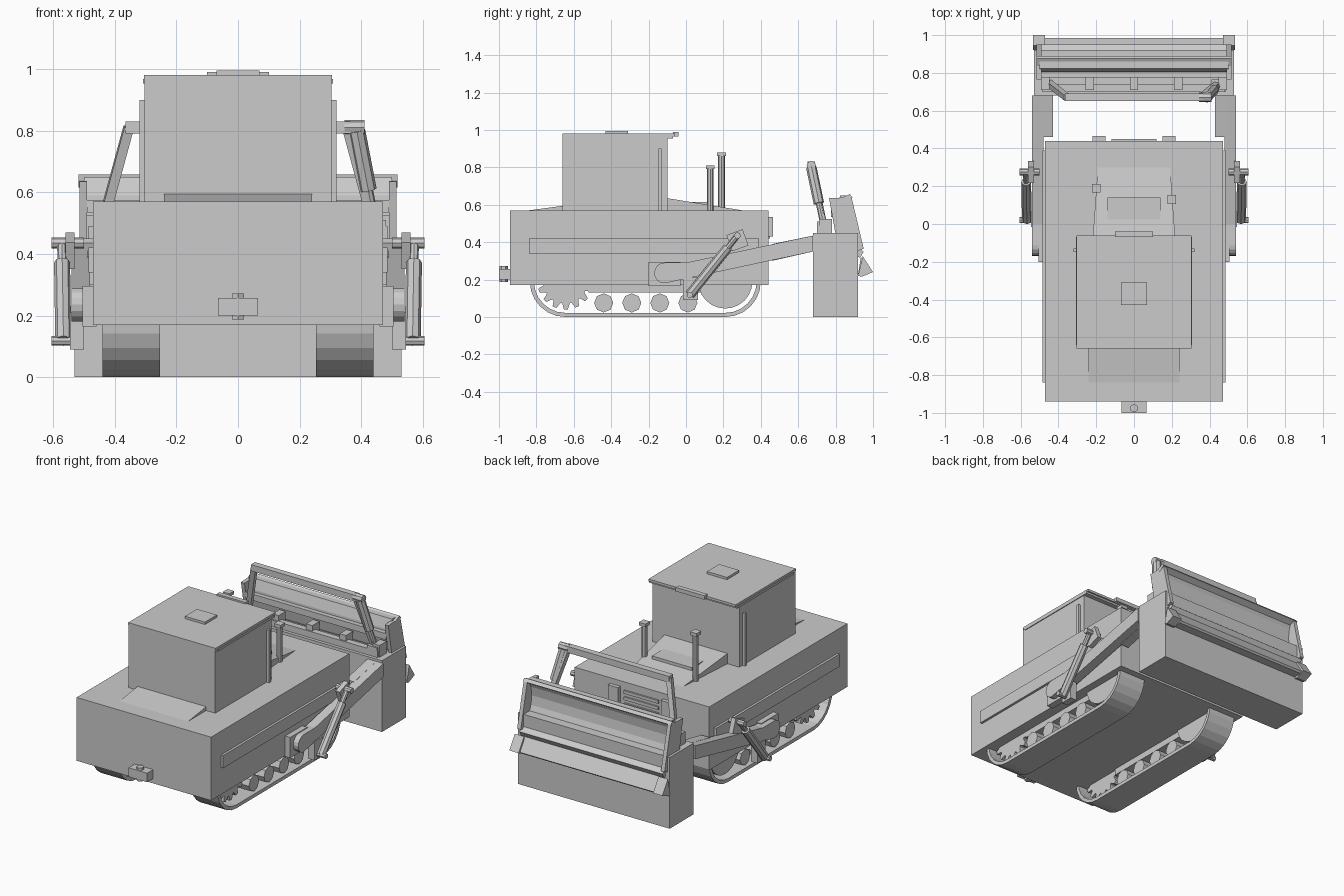
import bpy, bmesh, math
from mathutils import Vector

default_cube = bpy.data.objects.get("Cube")
if default_cube:
    bpy.data.objects.remove(default_cube)

# single plain material
grey = bpy.data.materials.new("plain_grey")
grey.use_nodes = True
grey.diffuse_color = (.6, .6, .6, 1)
grey.node_tree.nodes["Principled BSDF"].inputs["Base Color"].default_value = grey.diffuse_color

BOTH = (-1, 1)
DECK, BELLY = .57, .17
BLADE_BACK, BLADE_FRONT, BLADE_TOP = .68, .92, .45


def finish(name, bm):
    bmesh.ops.recalc_face_normals(bm, faces=bm.faces)
    mesh = bpy.data.meshes.new(name)
    bm.to_mesh(mesh)
    bm.free()
    mesh.materials.append(grey)
    part = bpy.data.objects.new(name, mesh)
    bpy.context.collection.objects.link(part)
    return part


def prism(name, x, outline, sides=(1,)):
    """Extrude a (y, z) outline along x; a single x is a half width."""
    near, far = x if isinstance(x, tuple) else (-x, x)
    for side in sides:
        bm = bmesh.new()
        face = bm.faces.new([bm.verts.new((side * near, y, z)) for y, z in outline])
        extruded = bmesh.ops.extrude_face_region(bm, geom=[face])["geom"]
        moved = [item for item in extruded if isinstance(item, bmesh.types.BMVert)]
        bmesh.ops.translate(bm, vec=(side * (far - near), 0, 0), verts=moved)
        part = finish(name, bm)
    return part


def block(name, x, y, z, sides=(1,)):
    (back, front), (low, high) = y, z
    prism(name, x, [(back, low), (front, low), (front, high), (back, high)], sides)


def rod(name, start, end, radius, segments=8):
    start, end = Vector(start), Vector(end)
    bm = bmesh.new()
    bmesh.ops.create_cone(bm, cap_ends=True, segments=segments, radius1=radius,
                          radius2=radius, depth=(end - start).length)
    part = finish(name, bm)
    part.location = (start + end) / 2
    part.rotation_mode = "QUATERNION"
    part.rotation_quaternion = (end - start).to_track_quat("Z", "Y")


def axle(name, x, y, z, radius, segments=8):
    """Round part lying along x, mirrored to both sides."""
    for side in BOTH:
        rod(name, (side * x[0], y, z), (side * x[1], y, z), radius, segments)


def arc(y, z, radius, start, end, steps):
    angles = [math.radians(start + (end - start) * i / steps) for i in range(steps + 1)]
    return [(y + radius * math.cos(a), z + radius * math.sin(a)) for a in angles]


# hull, hood and rear deck
block("hull", x=.47, y=(-.94, .44), z=(BELLY, DECK))
hood = prism("hood", .22, [(-.1, DECK), (-.1, .635), (.3, DECK)])
for vertex in hood.data.vertices:
    if vertex.co.y > 0:
        vertex.co.x *= .87
prism("sloped_deck", .24, [(-.84, DECK), (-.66, .594), (-.64, DECK)])
block("hood_plate", x=.14, y=(.02, .14), z=(DECK, .615))
block("side_panel", x=(.46, .485), y=(-.84, .39), z=(.34, .42), sides=BOTH)

# cab
block("cab", x=.303, y=(-.66, -.1), z=(DECK, .97))
block("cab_roof", x=.305, y=(-.66, -.06), z=(.965, .98))
block("roof_gutter", x=.308, y=(-.64, -.07), z=(.953, .967))
block("roof_hatch", x=.07, y=(-.43, -.31), z=(.97, .995))
block("roof_light", x=.1, y=(-.07, -.04), z=(.965, .99))
block("cab_grab_rail", x=(.3, .32), y=(-.147, -.13), z=(DECK, .9), sides=BOTH)

# exhaust stacks of unequal height
for x, y, top in ((-.2, .19, .88), (.2, .13, .81)):
    rod("exhaust_pipe", (x, y, DECK), (x, y, top), .018)
    block("exhaust_cap", x=(x - .023, x + .023), y=(y - .023, y + .023), z=(top - .02, top))

# tow hitch, radiator louvres and work lights
block("hitch", x=.065, y=(-1, -.93), z=(.2, .257))
rod("hitch_pin", (0, -.975, .187), (0, -.975, .272), .022, segments=6)
for low in (.42, .46, .5):
    block("radiator_louvre", x=.12, y=(.43, .45), z=(low, low + .02))
block("work_light", x=(.15, .22), y=(.43, .465), z=(.43, .535), sides=BOTH)

# track belts: a straight bottom run with round ends
SPROCKET_Y, IDLER_Y, AXLE_Z = -.645, .21, .19


def belt_loop(x, radius):
    rear = arc(SPROCKET_Y, AXLE_Z, radius, 90, 270, steps=12)
    front = arc(IDLER_Y, AXLE_Z, radius, -90, 90, steps=12)
    return [(x, y, z) for y, z in rear + front]


for side in BOTH:
    inside, outside = side * .253, side * .44
    bm = bmesh.new()
    loops = [[bm.verts.new(point) for point in belt_loop(x, radius)] for x, radius in
             ((inside, AXLE_Z), (outside, AXLE_Z), (outside, .168), (inside, .168))]
    for k, loop in enumerate(loops):
        following = loops[k - 1]
        for i in range(len(loop)):
            bm.faces.new((loop[i - 1], loop[i], following[i], following[i - 1]))
    finish("track_belt", bm)

# wheels inside the belts
teeth = []
for angle in range(0, 360, 24):
    teeth += arc(SPROCKET_Y, AXLE_Z, .118, angle - 6, angle - 2, steps=1)
    teeth += arc(SPROCKET_Y, AXLE_Z, .15, angle + 3, angle + 11, steps=1)
prism("drive_sprocket", (.3, .4), teeth, sides=BOTH)
axle("idler_wheel", (.28, .42), IDLER_Y, AXLE_Z, radius=.145, segments=24)
for i in range(4):
    axle("road_wheel", (.28, .42), .01 - i * .15, .075, radius=.051)
block("track_frame", x=(.29, .4), y=(-.52, .1), z=(.13, .2), sides=BOTH)

# push arms with rounded pivots
block("pivot_bracket", x=(.46, .505), y=(-.2, -.03), z=(.165, .295), sides=BOTH)
pivot = arc(-.115, .235, .055, 90, 270, steps=8)
prism("push_arm", (.48, .54), pivot + [(BLADE_BACK, .35), (BLADE_BACK, .435), (0, .29)], sides=BOTH)
prism("push_arm_gusset", (.43, .49),
      [(BLADE_FRONT / 2, .3), (BLADE_BACK, .35), (BLADE_BACK, .435), (BLADE_FRONT / 2, .39)],
      sides=BOTH)

# arm cylinders
for side in BOTH:
    foot, head = Vector((side * .567, .02, .118)), Vector((side * .572, .275, .435))
    rod("cylinder_body", foot, foot.lerp(head, .8), .026)
    rod("cylinder_rod", foot, head, .015)
axle("cylinder_foot_pin", (.52, .605), foot.y, foot.z, radius=.016)
axle("cylinder_head_pin", (.5, .605), head.y, head.z, radius=.018)
head_corners = arc(head.y, .41, .065, 65, 335, steps=3)
prism("cylinder_head", (.53, .56), head_corners, sides=BOTH)
block("cylinder_foot", x=(.5, .545), y=(-.015, .065), z=(.09, .21), sides=BOTH)

# blade: solid base, curved moldboard, lip and cutting edge
block("blade_base", x=.53, y=(BLADE_BACK, BLADE_FRONT), z=(0, BLADE_TOP))
curve_front = arc(1.06, .54, .22, 150, 240, steps=6)
curve_back = arc(1.06, .54, .26, 240, 155, steps=6)
prism("moldboard", .5, curve_front + curve_back)
prism("blade_top_lip", .517, [(.83, .635), (.875, .657), (.89, .64), (.85, .615)])
prism("cutting_edge", .5, [(BLADE_FRONT, .23), (.935, .32), (.985, .24), (.975, .23)])
prism("blade_end_plate", (.49, .515),
      [(.8, .44), (.765, .635), (.885, .64), (.95, .365), (.91, .35)], sides=BOTH)
prism("blade_corner_bit", (.47, .535),
      [(BLADE_FRONT, .22), (.945, .325), (1, .24), (.94, .215)], sides=BOTH)
block("blade_stiffener", x=.49, y=(.775, .815), z=(.535, .575))

# hose rail behind the blade
block("hose_rail", x=.485, y=(.7, .74), z=(BLADE_TOP, .49))
for i in range(-2, 3):
    middle = i * .235
    block("rail_block", x=(middle - .022, middle + .022), y=(.71, .78), z=(BLADE_TOP, .525))

# upper frame and tilt cylinder
block("frame_bar", x=.365, y=(.65, .69), z=(.79, .83))
for side in BOTH:
    rod("frame_leg", (side * .355, .67, .81), (side * .45, .745, .46), .022, segments=4)
top, bottom = Vector((.385, .67, .8)), Vector((.445, .735, .49))
rod("tilt_body", top, top.lerp(bottom, .62), .028)
rod("tilt_rod", top, bottom, .016)
rod("tilt_top_pin", (.345, .67, .81), (.41, .67, .81), .025)
block("tilt_foot", x=(.41, .48), y=(.7, .765), z=(BLADE_TOP, .51))
